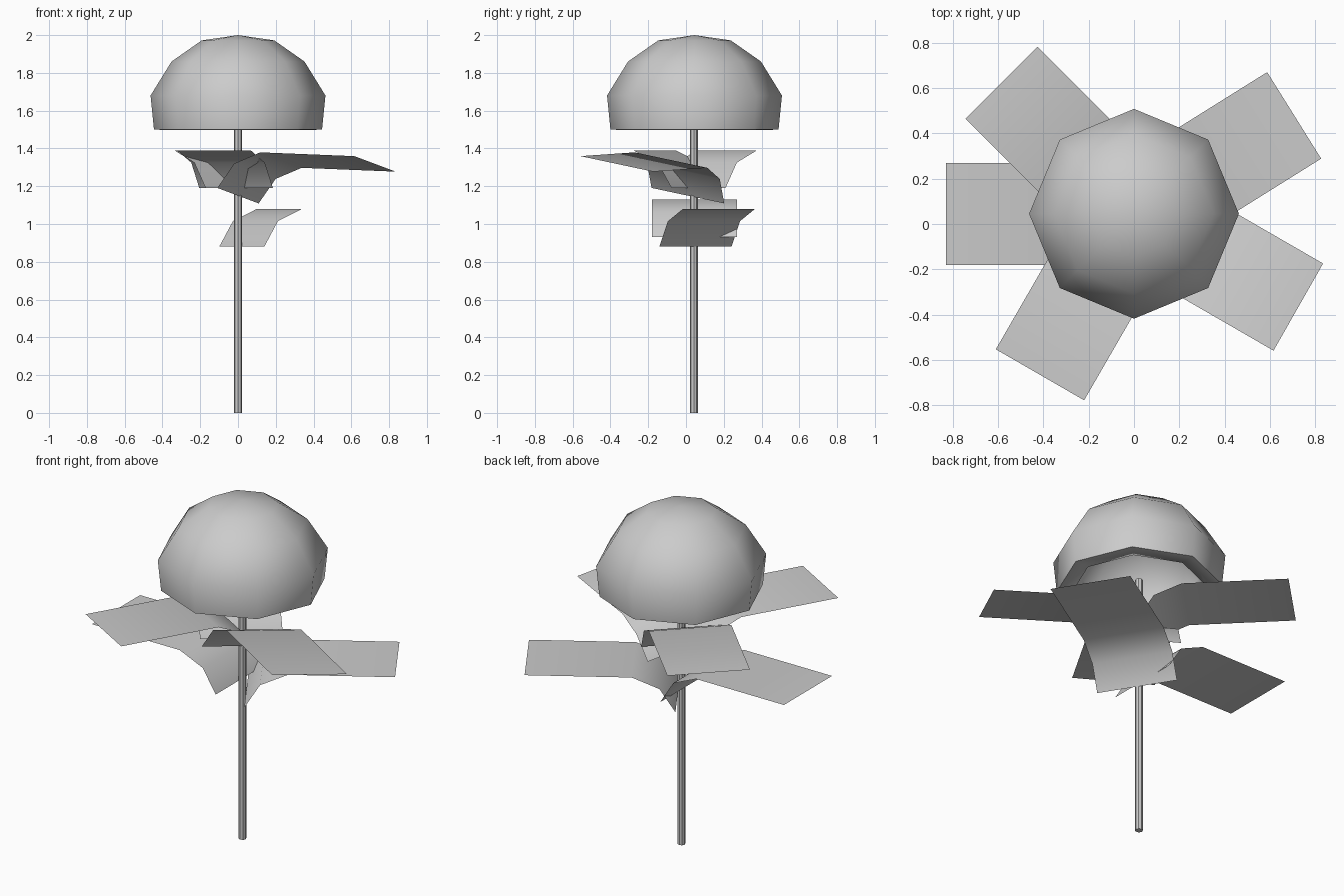
import bpy, bmesh, math
from mathutils import Matrix, Vector

if "Cube" in bpy.data.objects:
    bpy.data.objects.remove(bpy.data.objects["Cube"])

CY = 0.045  # plant axis offset in y


def finish(name, bm, angle=None):
    me = bpy.data.meshes.new(name)
    bm.to_mesh(me)
    bm.free()
    ob = bpy.data.objects.new(name, me)
    bpy.context.collection.objects.link(ob)
    for p in me.polygons:
        p.use_smooth = True
    return ob


def dome(name, rings, top, flip=False):
    """Eight-sided open dome from (radius, z) rings closed by an apex."""
    bm = bmesh.new()
    loops = [[bm.verts.new((r * math.cos(i * math.pi / 4),
                            CY + r * math.sin(i * math.pi / 4), z))
              for i in range(8)] for r, z in rings]
    apex = bm.verts.new((0, CY, top))
    for a, b in zip(loops, loops[1:]):
        for i in range(8):
            j = (i + 1) % 8
            bm.faces.new((a[i], a[j], b[j], b[i]))
    for i in range(8):
        bm.faces.new((loops[-1][i], loops[-1][(i + 1) % 8], apex))
    if flip:
        bmesh.ops.reverse_faces(bm, faces=bm.faces[:])
    return finish(name, bm)


def leaf(name, base, direction, roll=0.0, pitch=0.0):
    """Square-ended strip: rises steeply at the stem, then runs flat."""
    profile = [(0, 0), (0.085, 0.135), (0.235, 0.2), (0.81, 0.2)]
    m = (Matrix.Translation(Vector(base))
         @ Matrix.Rotation(math.radians(direction), 4, 'Z')
         @ Matrix.Rotation(math.radians(pitch), 4, 'Y')
         @ Matrix.Rotation(math.radians(roll), 4, 'X'))
    bm = bmesh.new()
    rows = [[bm.verts.new(m @ Vector((r, s * 0.225, z))) for s in (-1, 1)]
            for r, z in profile]
    for a, b in zip(rows, rows[1:]):
        bm.faces.new((a[0], b[0], b[1], a[1]))
    finish(name, bm)


# Cap: outer shell and the recessed lining beneath it
dome("cap", [(0.445, 1.5), (0.463, 1.68), (0.352, 1.86), (0.192, 1.972)], 2.0)
dome("cap_lining", [(0.445, 1.5), (0.36, 1.497), (0.37, 1.64),
                    (0.28, 1.78), (0.15, 1.87)], 1.89, flip=True)

# Stem
bpy.ops.mesh.primitive_cylinder_add(vertices=8, radius=0.021, depth=1.55,
                                    location=(0, CY - 0.003, 0.775))
stem = bpy.context.object
stem.name = "stem"
bpy.ops.object.shade_smooth_by_angle()

# Leaves around the stem
leaf("leaf_left", (-0.02, 0.045, 0.93), 180)
leaf("leaf_back_right", (0.02, 0.05, 0.88), 32)
leaf("leaf_back_left", (-0.012, 0.05, 1.19), 135)
leaf("leaf_front_left", (-0.01, 0.036, 1.19), 240)
leaf("leaf_front_right", (0.0, 0.01, 1.15), -30, roll=-10.5, pitch=2)
